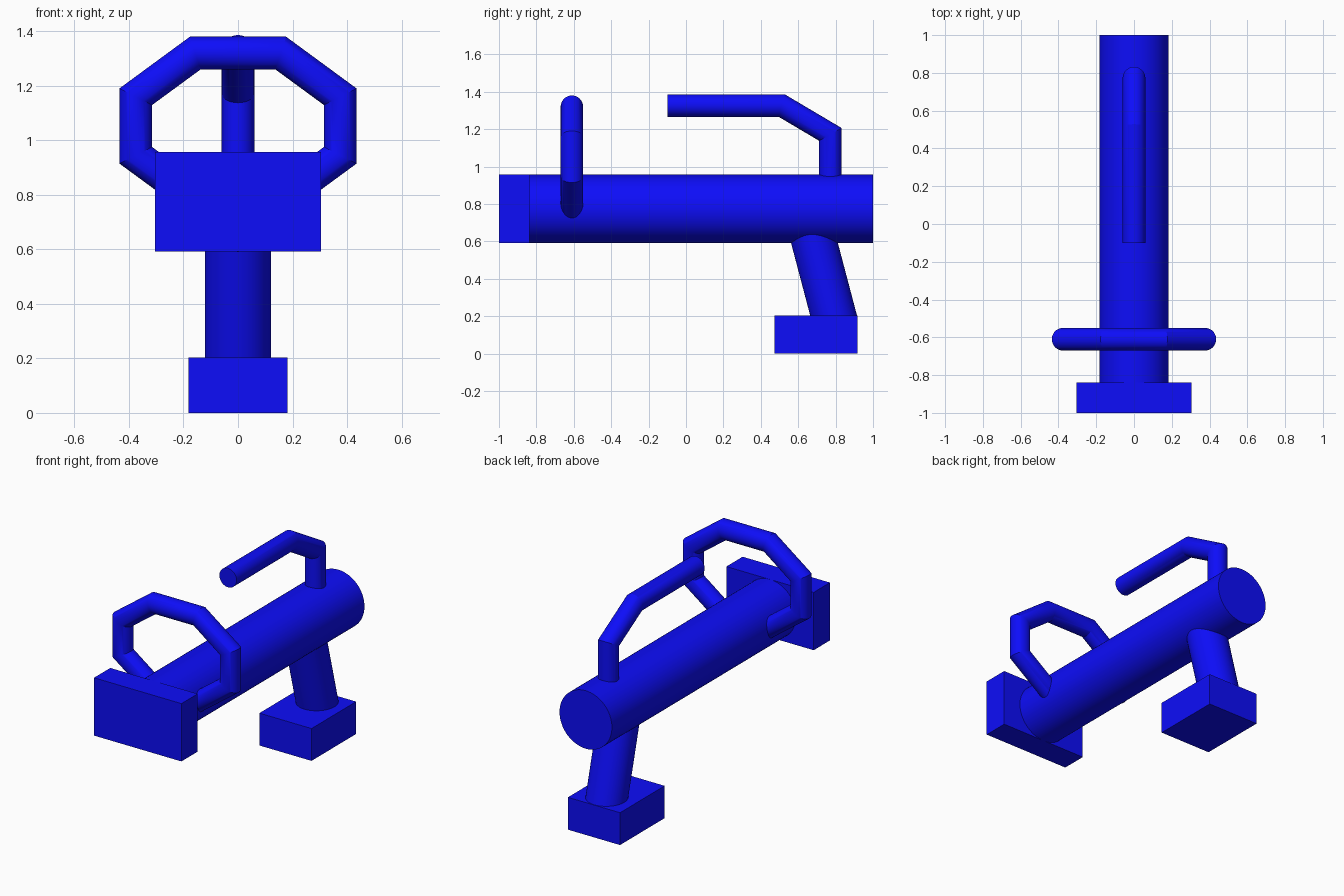
import bpy, bmesh, math
from mathutils import Vector

if "Cube" in bpy.data.objects:
    bpy.data.objects.remove(bpy.data.objects["Cube"])

blue = bpy.data.materials.new("blue_paint")
blue.diffuse_color = (0.004, 0.004, 0.95, 1)
blue.use_nodes = True
blue.node_tree.nodes["Principled BSDF"].inputs["Base Color"].default_value = blue.diffuse_color


def finish(name, bm):
    bmesh.ops.recalc_face_normals(bm, faces=bm.faces)
    mesh = bpy.data.meshes.new(name)
    bm.to_mesh(mesh)
    bm.free()
    obj = bpy.data.objects.new(name, mesh)
    bpy.context.collection.objects.link(obj)
    mesh.materials.append(blue)
    return obj


def box(name, lo, hi):
    lo, hi = Vector(lo), Vector(hi)
    bm = bmesh.new()
    bmesh.ops.create_cube(bm, size=1)
    for v in bm.verts:
        v.co = (lo + hi) / 2 + v.co * (hi - lo)
    return finish(name, bm)


def tube(name, path, radius, normal, closed=False, sides=48):
    """Round tube along a planar path, with mitred corners."""
    pts, n = [Vector(p) for p in path], Vector(normal)
    count = len(pts)
    bm = bmesh.new()
    rings = []
    for i, p in enumerate(pts):
        before = (p - pts[i - 1]).normalized() if closed or i > 0 else None
        after = (pts[(i + 1) % count] - p).normalized() if closed or i < count - 1 else None
        before, after = before or after, after or before
        tangent = (before + after).normalized()
        side = tangent.cross(n) / tangent.dot(after)
        rings.append([bm.verts.new(p + radius * (side * math.cos(a) + n * math.sin(a)))
                      for a in (math.tau * k / sides for k in range(sides))])
    for i in range(count if closed else count - 1):
        r, s = rings[i], rings[(i + 1) % count]
        for k in range(sides):
            j = (k + 1) % sides
            bm.faces.new((r[k], r[j], s[j], s[k]))
    if not closed:
        bm.faces.new(rings[0])
        bm.faces.new(rings[-1])
    obj = finish(name, bm)
    bpy.ops.object.select_all(action='DESELECT')
    obj.select_set(True)
    bpy.context.view_layer.objects.active = obj
    bpy.ops.object.shade_smooth_by_angle(angle=math.radians(25))
    return obj


# Main barrel and front plate
tube("main_body", [(0, -0.9, 0.774), (0, 1, 0.774)], 0.183, (1, 0, 0), sides=64)
box("front_plate", (-0.305, -1, 0.592), (0.305, -0.838, 0.957))

# Tilted post standing on its foot
tube("support_post", [(0, 0.798, 0.17), (0, 0.645, 0.75)], 0.121, (1, 0, 0))
box("foot", (-0.182, 0.473, 0), (0.182, 0.918, 0.204))

# Eight-sided front handle, right half mirrored to the left
right = [(0.157, 0.785), (0.375, 0.945), (0.375, 1.16), (0.157, 1.32)]
loop = right + [(-x, z) for x, z in reversed(right)]
tube("front_handle", [(x, -0.61, z) for x, z in loop], 0.06, (0, 1, 0), closed=True)

# Bent rear handle
tube("rear_handle", [(0, y, z) for y, z in
                     [(0.772, 0.85), (0.772, 1.172), (0.512, 1.326), (-0.1, 1.326)]],
     0.06, (1, 0, 0))
